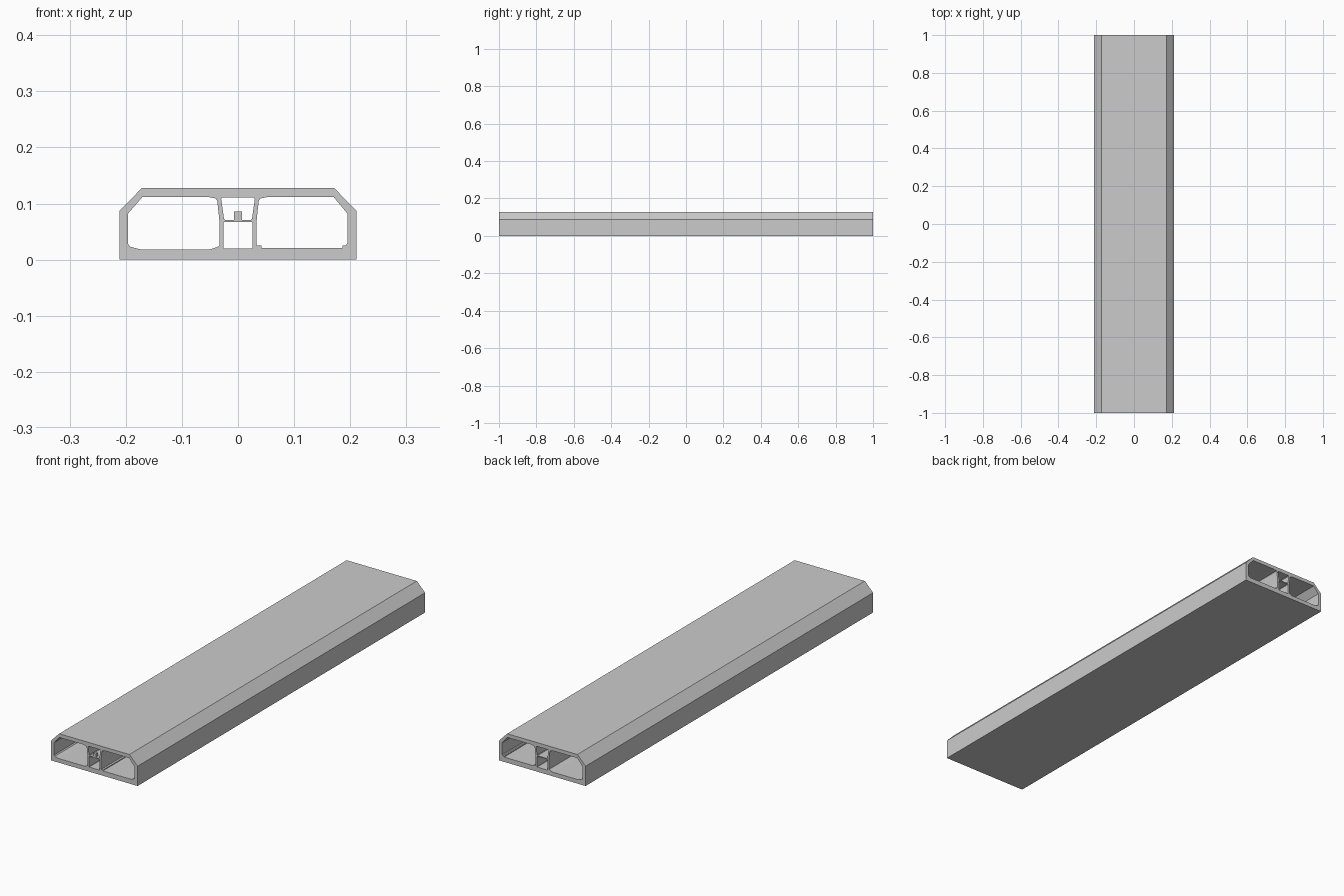
import bpy
from math import pi

if "Cube" in bpy.data.objects:
    bpy.data.objects.remove(bpy.data.objects["Cube"])


def mirrored(half):
    """Close a right-hand half profile with its mirror image."""
    return half + [(-x, z) for x, z in reversed(half)]


# Outer shell section with chamfered upper corners
shell = mirrored([(0.211, 0.0), (0.211, 0.087), (0.171, 0.128)])

# Large left channel
left = [(-0.170, 0.112), (-0.055, 0.112), (-0.040, 0.109), (-0.037, 0.105),
        (-0.033, 0.068), (-0.033, 0.026), (-0.036, 0.023), (-0.050, 0.018),
        (-0.173, 0.018), (-0.192, 0.023), (-0.196, 0.028), (-0.196, 0.082)]

# Large right channel with small steps along its floor
right = [(0.170, 0.112), (0.055, 0.112), (0.040, 0.109), (0.037, 0.105),
         (0.033, 0.068), (0.033, 0.025), (0.042, 0.025), (0.042, 0.021),
         (0.186, 0.021), (0.186, 0.025), (0.192, 0.025), (0.195, 0.029),
         (0.195, 0.082)]

# Two central channels: tapered above, square below
upper = mirrored([(0.023, 0.071), (0.025, 0.073), (0.030, 0.108), (0.028, 0.111)])
lower = mirrored([(0.025, 0.020), (0.026, 0.021), (0.026, 0.066), (0.025, 0.067)])

# Extruded hollow profile, running along y
curve = bpy.data.curves.new("hollow_profile", 'CURVE')
curve.dimensions = '2D'
curve.fill_mode = 'BOTH'
curve.extrude = 1.0
for loop in (shell, left, right, upper, lower):
    spline = curve.splines.new('POLY')
    spline.points.add(len(loop) - 1)
    for point, (x, z) in zip(spline.points, loop):
        point.co = (x, z, 0, 1)
    spline.use_cyclic_u = True
    spline.use_smooth = False

body = bpy.data.objects.new("hollow_profile", curve)
body.rotation_euler.x = pi / 2
bpy.context.collection.objects.link(body)
bpy.context.view_layer.objects.active = body
body.select_set(True)
bpy.ops.object.convert(target='MESH')
bpy.ops.object.transform_apply(rotation=True)

# Small block at the front of the upper channel
bpy.ops.mesh.primitive_cube_add(size=1, location=(0, -0.992, 0.0785))
block = bpy.context.object
block.name = "channel_block"
block.scale = (0.014, 0.015, 0.015)
